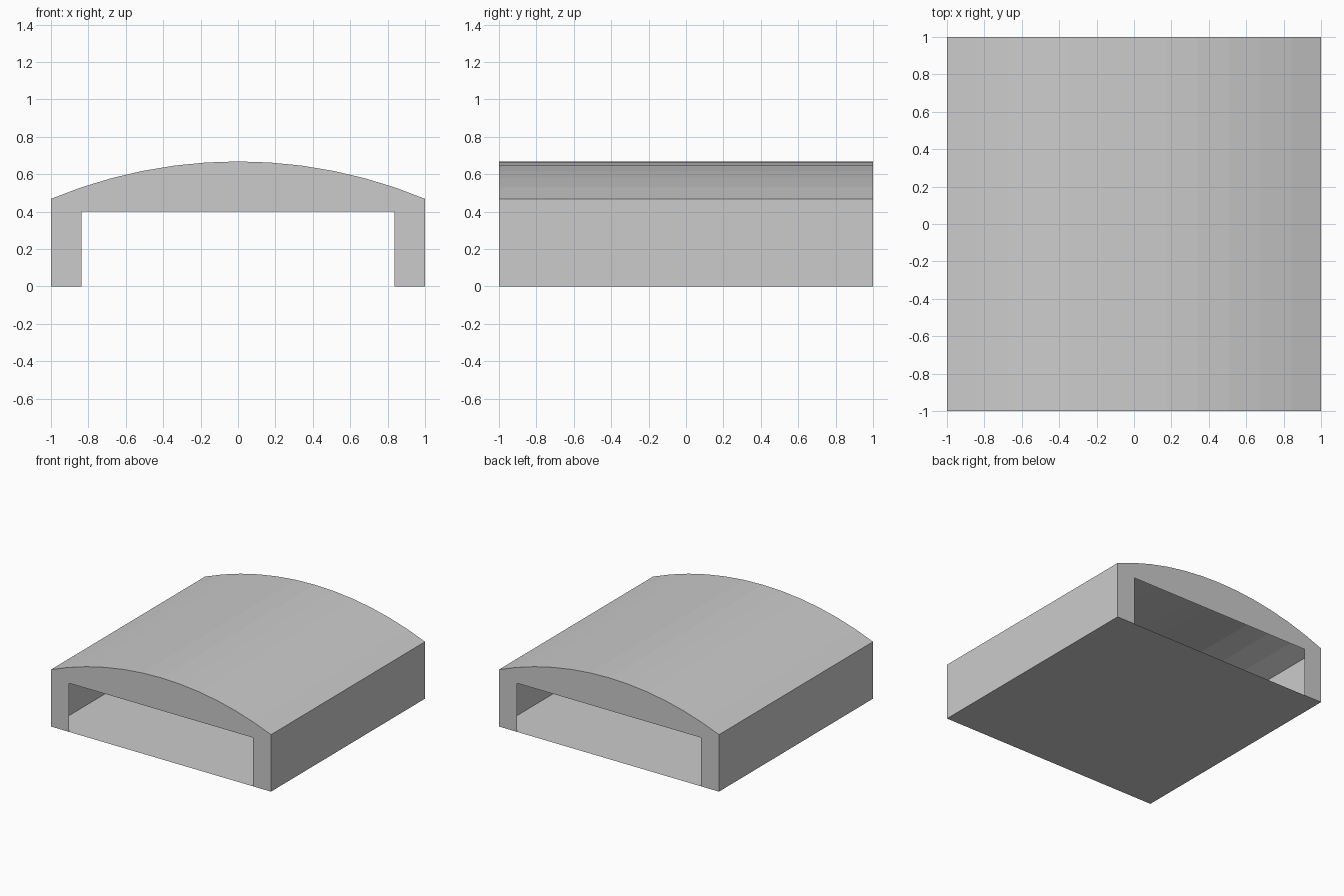
import bpy, math

if "Cube" in bpy.data.objects:
    bpy.data.objects.remove(bpy.data.objects["Cube"])

EAVE, PEAK = 0.468, 0.668        # roof heights
OPEN_X, OPEN_Z = 0.836, 0.40     # half width and height of the openings
SEGS = 12                        # facets across the roof

# circular arc through both eaves and the ridge
rise = PEAK - EAVE
R = (1 + rise ** 2) / (2 * rise)
half = math.asin(1 / R)
arc = []
for i in range(SEGS + 1):
    a = half - 2 * half * i / SEGS
    arc.append((R * math.sin(a), PEAK - R + R * math.cos(a)))


def make(name, verts, faces):
    me = bpy.data.meshes.new(name)
    me.from_pydata(verts, [], faces)
    ob = bpy.data.objects.new(name, me)
    bpy.context.collection.objects.link(ob)
    return ob


def sweep(name, profile):
    """Sheet made by stretching an open (x, z) profile from front to back."""
    n = len(profile)
    verts = [(x, y, z) for y in (-1, 1) for x, z in profile]
    return make(name, verts, [(i, i + n, i + n + 1, i + 1)[::-1] for i in range(n - 1)])


# thin shell: curved roof, side walls and floor
sweep("roof", arc)
sweep("right_wall", [(1, 0), (1, EAVE)])
sweep("left_wall", [(-1, EAVE), (-1, 0)])
sweep("floor", [(-1, 0), (1, 0)])

# end panels with a wide rectangular opening
outline = [(1, 0)] + arc + [(-1, 0), (-OPEN_X, 0), (-OPEN_X, OPEN_Z),
                            (OPEN_X, OPEN_Z), (OPEN_X, 0)]
for name, y in (("front_panel", -1), ("back_panel", 1)):
    idx = list(range(len(outline)))
    make(name, [(x, y, z) for x, z in outline], [idx[::-y]])
